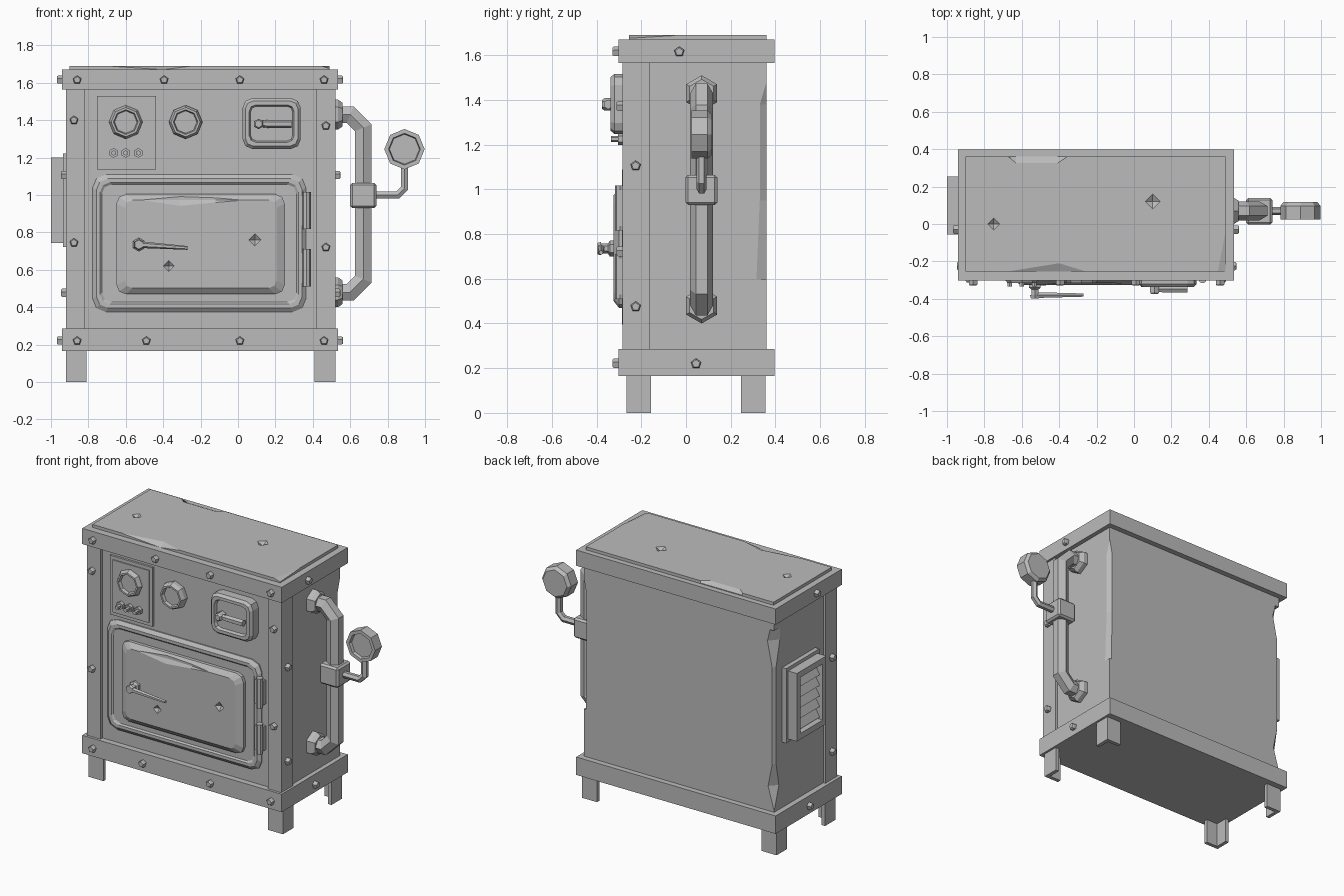
import bpy, bmesh, math
from mathutils import Vector, Matrix

if "Cube" in bpy.data.objects:
    bpy.data.objects.remove(bpy.data.objects["Cube"])

GREY = (0.5, 0.5, 0.5, 1)
metal = bpy.data.materials.new("plain_grey")
metal.use_nodes = True
metal.diffuse_color = GREY
metal.node_tree.nodes["Principled BSDF"].inputs["Base Color"].default_value = GREY
X, Y, Z = Vector((1, 0, 0)), Vector((0, 1, 0)), Vector((0, 0, 1))


def finish(name, bm):
    bmesh.ops.recalc_face_normals(bm, faces=bm.faces)
    mesh = bpy.data.meshes.new(name)
    bm.to_mesh(mesh)
    bm.free()
    mesh.materials.append(metal)
    ob = bpy.data.objects.new(name, mesh)
    bpy.context.scene.collection.objects.link(ob)
    return ob


def loft(name, rings):
    """Skin closed rings of points and cap both ends."""
    bm = bmesh.new()
    vs = [[bm.verts.new(p) for p in r] for r in rings]
    n = len(vs[0])
    for a, b in zip(vs, vs[1:]):
        for i in range(n):
            bm.faces.new((a[i], a[(i + 1) % n], b[(i + 1) % n], b[i]))
    bm.faces.new(vs[0])
    bm.faces.new(vs[-1])
    return finish(name, bm)


def box(name, x, y, z, bevel=0, tilt=0):
    """Box from (low, high) ranges, optionally tilted about Y."""
    bm = bmesh.new()
    bmesh.ops.create_cube(bm, size=1)
    size = [r[1] - r[0] for r in (x, y, z)]
    mid = Vector([(r[0] + r[1]) / 2 for r in (x, y, z)])
    bm.transform(Matrix.Translation(mid) @ Matrix.Rotation(tilt, 4, 'Y') @ Matrix.Diagonal((*size, 1)))
    if bevel:
        bmesh.ops.bevel(bm, geom=bm.edges[:], offset=bevel, segments=1, affect='EDGES')
    return finish(name, bm)


def lathe(name, c, axis, n, profile):
    """Faceted turned part: profile of (radius, distance along axis)."""
    a, c = Vector(axis).normalized(), Vector(c)
    up = X if abs(a.z) > 0.9 else Z
    u = (up - a * a.dot(up)).normalized()
    v = a.cross(u)
    turn = [math.tau * i / n for i in range(n)]
    return loft(name, [[c + a * d + r * (u * math.cos(t) + v * math.sin(t)) for t in turn]
                       for r, d in profile])


def plate(name, c, steps, side=False, seg=2):
    """Stepped plate of (width, height, corner radius, depth) on the front or side."""
    rings = []
    for w, h, r, d in steps:
        ring = []
        for k, (sx, sz) in enumerate(((1, 1), (-1, 1), (-1, -1), (1, -1))):
            for j in range(seg + 1):
                t = math.pi / 2 * (k + (j / seg if seg else 0.5))
                a = c[0] + sx * (w / 2 - r) + r * math.cos(t)
                b = c[1] + sz * (h / 2 - r) + r * math.sin(t)
                ring.append((d, a, b) if side else (a, d, b))
        rings.append(ring)
    return loft(name, rings)


def sweep(name, path, y, r, n=6):
    """Mitred faceted pipe through (x, z) points."""
    pts = [Vector((p[0], y, p[1])) for p in path]
    rings = []
    for i, p in enumerate(pts):
        a = (p - pts[i - 1]).normalized() if i else (pts[1] - p).normalized()
        b = (pts[i + 1] - p).normalized() if i < len(pts) - 1 else a
        t = (a + b).normalized()
        m = t.cross(Y) / t.dot(a)
        rings.append([p + r * (Y * math.cos(math.tau * k / n) + m * math.sin(math.tau * k / n))
                      for k in range(n)])
    return loft(name, rings)


def angle_bar(name, x, y, sx, sy, wx, wy, t, z0, z1):
    """L-shaped upright with its outer corner at x, y."""
    prof = ((0, 0), (wx, 0), (wx, t), (t, t), (t, wy), (0, wy))
    return loft(name, [[(x + sx * a, y + sy * b, z) for a, b in prof] for z in (z0, z1)])


def cut(ob, cutter):
    mod = ob.modifiers.new("cut", 'BOOLEAN')
    mod.operation, mod.solver, mod.object = 'DIFFERENCE', 'EXACT', cutter
    with bpy.context.temp_override(object=ob, active_object=ob):
        bpy.ops.object.modifier_apply(modifier=mod.name)
    bpy.data.objects.remove(cutter)


def chip(ob, corner, along, u, v, steps):
    """Knock a worn facet off an edge: steps of (position, depth u, depth v)."""
    e, rings = 0.02, []
    for t, du, dv in steps:
        p = Vector(corner) + along * t
        rings.append([p - e * (u + v), p + du * u - e * v, p + du * u, p + dv * v, p - e * u + dv * v])
    cut(ob, loft("chip_cutter", rings))


def dent(ob, c, axis, r):
    cut(ob, lathe("dent_cutter", c, axis, 4, [(0.001, -0.02), (r, 0.008), (0.001, 0.03)]))


# Cabinet with worn rear edges
body = box("body", (-0.905, 0.505), (-0.262, 0.36), (0.2, 1.62))
chip(body, (0.505, 0.36, 0), Z, -X, -Y,
     [(0.6, 0.015, 0.045), (0.95, 0.02, 0.03), (1.38, 0.02, 0.03), (1.47, 0.002, 0.003)])
chip(body, (-0.905, 0.36, 0), Z, X, -Y,
     [(0.3, 0.002, 0.002), (0.45, 0.045, 0.05), (0.6, 0.015, 0.02), (1.25, 0.015, 0.02),
      (1.42, 0.05, 0.06), (1.5, 0.03, 0.06)])
for name, z in (("lower_band", (0.165, 0.285)), ("upper_band", (1.565, 1.67))):
    box(name, (-0.942, 0.535), (-0.302, 0.397), z)

# Worn top sheet
top = box("top_plate", (-0.9, 0.49), (-0.255, 0.36), (1.64, 1.69))
chip(top, (0, -0.255, 1.69), X, Y, -Z, [(-0.67, 0.002, 0.002), (-0.4, 0.045, 0.02), (-0.26, 0.002, 0.002)])
chip(top, (0, 0.36, 1.69), X, -Y, -Z, [(-0.67, 0.002, 0.015), (-0.63, 0.035, 0.015),
                                    (-0.41, 0.035, 0.015), (-0.36, 0.002, 0.015)])
chip(top, (0.49, 0, 1.69), Y, -X, -Z, [(-0.27, 0.045, 0.015), (-0.05, 0.002, 0.002)])
dent(top, (-0.75, 0, 1.69), Z, 0.045)
dent(top, (0.1, 0.12, 1.69), Z, 0.055)

# Front corner posts and four angle legs
for side, x, sx in (("right", -0.92, 1), ("left", 0.52, -1)):
    angle_bar(side + "_post", x, -0.285, sx, 1, 0.1, 0.125, 0.03, 0.25, 1.6)
    for end, y, sy in (("front", -0.267, 1), ("back", 0.356, -1)):
        angle_bar(f"{end}_{side}_leg", x, y, sx, sy, 0.11, 0.11, 0.025, 0, 0.2)


# Five-sided bolts
def bolt(p, axis):
    lathe("bolt", p, axis, 5, [(0.024, -0.01), (0.024, 0.02), (0.018, 0.027)])


for z, xs in ((1.615, (-0.86, -0.395, 0.01, 0.46)), (0.22, (-0.86, -0.49, 0.01, 0.46))):
    for x in xs:
        bolt((x, -0.302, z), -Y)
for x, z in ((-0.877, 1.4), (-0.877, 0.745), (0.47, 1.37), (0.47, 0.72)):
    bolt((x, -0.285, z), -Y)
for s, band, post in ((1, 0.535, 0.52), (-1, -0.942, -0.92)):
    for y, z in ((-0.03, 1.615), (0.045, 0.22)):
        bolt((band, y, z), X * s)
    for z in (1.105, 0.475):
        bolt((post, -0.225, z), X * s)

# Oven door: bevelled frame, raised panel, handle and hinges
plate("door_frame", (-0.207, 0.742), [(1.14, 0.735, 0.07, -0.24), (1.14, 0.735, 0.07, -0.27),
                                      (1.10, 0.69, 0.06, -0.287), (1.06, 0.65, 0.05, -0.287),
                                      (1.04, 0.63, 0.05, -0.278)])
panel = plate("door_panel", (-0.2, 0.737), [(0.9, 0.535, 0.05, -0.26), (0.9, 0.535, 0.05, -0.3),
                                            (0.81, 0.47, 0.04, -0.325)])
chip(panel, (0, -0.325, 0.972), X, -Z, Y, [(-0.5, 0.002, 0.002), (-0.31, 0.03, 0.015),
                                         (-0.12, 0.012, 0.01), (0, 0.002, 0.002)])
dent(panel, (0.09, -0.325, 0.76), -Y, 0.045)
dent(panel, (-0.37, -0.325, 0.62), -Y, 0.04)
lathe("door_knob", (-0.53, -0.32, 0.735), -Y, 6, [(0.036, 0), (0.036, 0.02), (0.022, 0.03),
                                                (0.022, 0.06), (0.03, 0.06), (0.025, 0.077)])
lathe("door_handle", (-0.53, -0.38, 0.735), (0.26, 0, -0.018), 6, [(0.018, 0), (0.01, 0.26)])
for z in (0.61, 0.917):
    box("hinge_leaf", (0.33, 0.39), (-0.295, -0.25), (z - 0.08, z + 0.08))
    lathe("hinge_pin", (0.367, -0.295, z), Z, 8, [(0.022, -0.1), (0.022, 0.1)])

# Gauge board, dials and three indicator lamps
plate("gauge_board", (-0.597, 1.333), [(0.315, 0.395, 0, -0.25), (0.315, 0.395, 0, -0.276),
                                       (0.27, 0.35, 0, -0.276), (0.27, 0.35, 0, -0.283)], seg=0)
for x in (-0.6, -0.28):
    lathe("dial", (x, -0.25, 1.39), -Y, 8, [(0.09, 0), (0.09, 0.04), (0.078, 0.065), (0.066, 0.065),
                                          (0.06, 0.045)])
for x in (-0.665, -0.6, -0.533):
    lathe("indicator", (x, -0.27, 1.225), -Y, 6, [(0.026, 0), (0.026, 0.035), (0.014, 0.035), (0.014, 0.065)])

# Small hatch with latch
plate("hatch", (0.18, 1.382), [(0.31, 0.27, 0.05, -0.25), (0.31, 0.27, 0.05, -0.32),
                               (0.28, 0.24, 0.04, -0.337), (0.24, 0.2, 0.035, -0.337),
                               (0.225, 0.185, 0.03, -0.318)])
lathe("latch_knob", (0.11, -0.315, 1.38), -Y, 6, [(0.028, 0), (0.028, 0.05), (0.02, 0.06)])
lathe("latch_bar", (0.11, -0.348, 1.38), X, 6, [(0.015, 0), (0.022, 0.06), (0.022, 0.175)])

# Side pipe with flanges, clamp, arm and pressure gauge
sweep("side_pipe", [(0.48, 0.48), (0.6, 0.48), (0.67, 0.55), (0.67, 1.36), (0.6, 1.43), (0.48, 1.43)], 0.07, 0.051)
for z in (0.48, 1.43):
    lathe("pipe_flange", (0.5, 0.07, z), X, 6, [(0.08, 0), (0.08, 0.035), (0.062, 0.06)])
box("pipe_clamp", (0.6, 0.74), (-0.003, 0.14), (0.93, 1.065), bevel=0.012)
sweep("gauge_arm", [(0.7, 1.0), (0.855, 1.0), (0.89, 1.035), (0.89, 1.16)], 0.07, 0.022)
lathe("pressure_gauge", (0.89, 0.117, 1.245), -Y, 8, [(0.09, 0), (0.108, 0.02), (0.108, 0.092),
                                                    (0.085, 0.092), (0.08, 0.072)])

# Louvred side vent
plate("vent_base", (0.1, 0.972), [(0.35, 0.5, 0, -0.89), (0.35, 0.5, 0, -0.935)], side=True, seg=0)
plate("vent_frame", (0.1, 0.972), [(0.31, 0.455, 0, -0.91), (0.31, 0.455, 0, -1.0), (0.23, 0.375, 0, -1.0),
                                   (0.21, 0.355, 0, -0.94)], side=True, seg=0)
for i in range(5):
    z = 0.83 + i * 0.071
    box("vent_slat", (-0.968, -0.956), (-0.008, 0.208), (z - 0.035, z + 0.035), tilt=math.radians(30))
